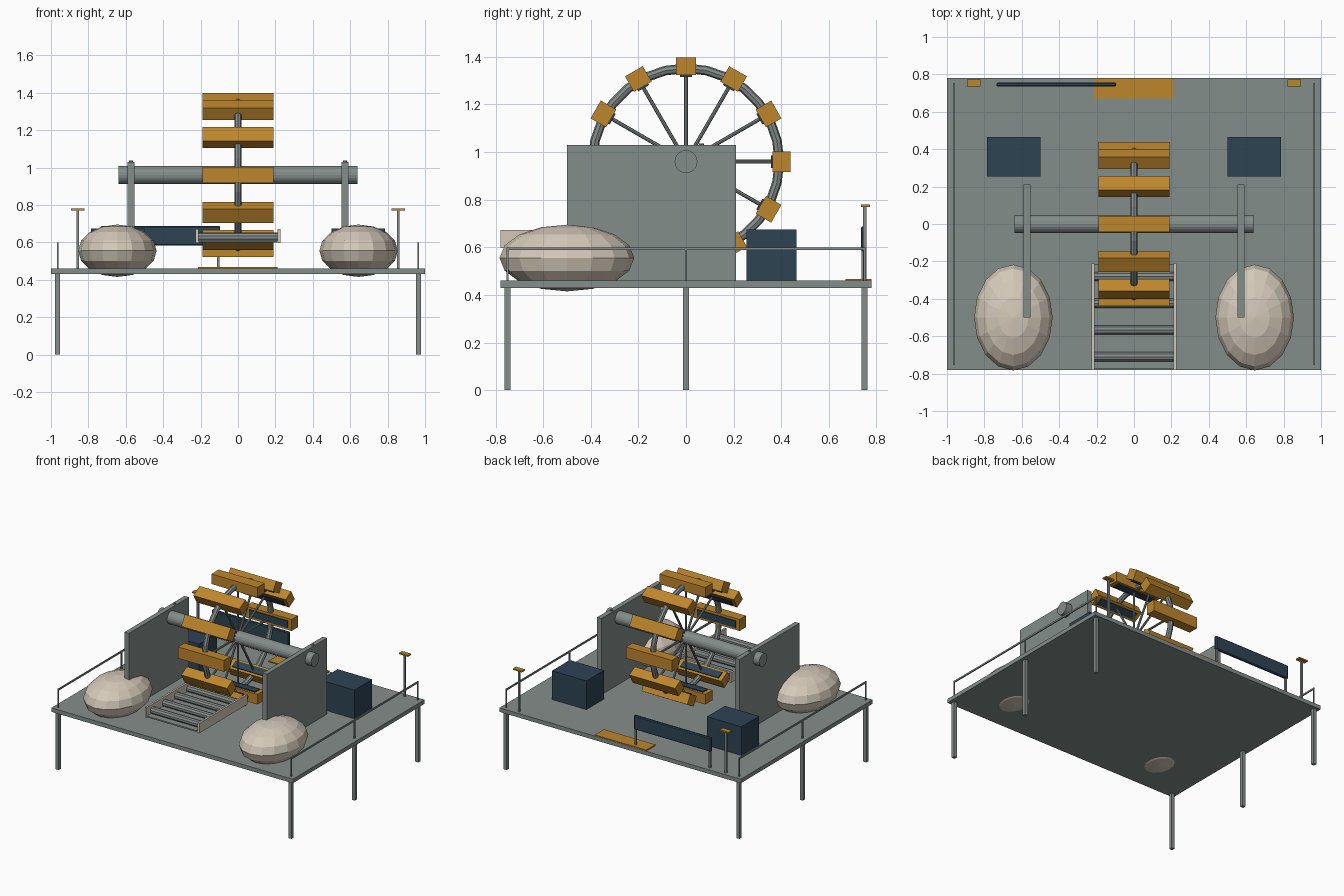
import bpy, math
from mathutils import Matrix, Vector

if "Cube" in bpy.data.objects:
    bpy.data.objects.remove(bpy.data.objects["Cube"])


def material(name, r, g, b):
    lin = [(c / 255 / 12.92) if c < 10 else ((c / 255 + 0.055) / 1.055) ** 2.4 for c in (r, g, b)]
    m = bpy.data.materials.new(name)
    m.diffuse_color = (*lin, 1)
    m.use_nodes = True
    m.node_tree.nodes["Principled BSDF"].inputs["Base Color"].default_value = m.diffuse_color
    return m


GREY = material("steel grey", 132, 141, 139)
OCHRE = material("ochre", 190, 134, 45)
NAVY = material("dark navy", 46, 67, 84)
STONE = material("pale stone", 212, 201, 185)


def finish(name, mat):
    o = bpy.context.object
    o.name = name
    o.data.materials.append(mat)
    return o


def box(name, mat, x0, x1, y0, y1, z0, z1):
    bpy.ops.mesh.primitive_cube_add(size=1)
    o = finish(name, mat)
    o.data.transform(Matrix.Translation(((x0 + x1) / 2, (y0 + y1) / 2, (z0 + z1) / 2))
                     @ Matrix.Diagonal((x1 - x0, y1 - y0, z1 - z0, 1)))
    return o


def post(name, mat, x, y, z0, z1, w):
    return box(name, mat, x - w / 2, x + w / 2, y - w / 2, y + w / 2, z0, z1)


def rod(name, mat, a, b, r, sides):
    a, b = Vector(a), Vector(b)
    bpy.ops.mesh.primitive_cylinder_add(vertices=sides, radius=r, depth=(b - a).length)
    o = finish(name, mat)
    o.data.transform(Matrix.Translation((a + b) / 2)
                     @ (b - a).to_track_quat('Z', 'Y').to_matrix().to_4x4())
    return o


# Deck on six legs
box("deck", GREY, -1, 1, -0.78, 0.78, 0.43, 0.46)
for s in (-1, 1):
    for y in (-0.75, 0, 0.75):
        post("deck_leg", GREY, s * 0.965, y, 0, 0.44, 0.025)
        post("railing_post", GREY, s * 0.965, y, 0.45, 0.6, 0.008)
    box("railing_bar", GREY, s * 0.965 - 0.004, s * 0.965 + 0.004, -0.754, 0.754, 0.588, 0.6)

    # Side wall carrying the axle, with a small cap on its top edge
    box("side_wall", GREY, s * 0.572 - 0.018, s * 0.572 + 0.018, -0.5, 0.21, 0.455, 1.03)
    rod("wall_cap", GREY, (s * 0.572, 0.065, 1.02), (s * 0.572, 0.065, 1.037), 0.01, 8)

    # Boulder sunk into the deck
    bpy.ops.mesh.primitive_uv_sphere_add(segments=16, ring_count=8, radius=1)
    o = finish("boulder", STONE)
    o.data.transform(Matrix.Translation((s * 0.645, -0.5, 0.555))
                     @ Matrix.Diagonal((0.21, 0.283, 0.14, 1)))

    # Crate and lamp post at the back
    box("crate", NAVY, s * 0.6425 - 0.1425, s * 0.6425 + 0.1425, 0.255, 0.465, 0.455, 0.675)
    post("lamp_pole", GREY, s * 0.857, 0.75, 0.455, 0.772, 0.014)
    box("lamp_cap", OCHRE, s * 0.857 - 0.037, s * 0.857 + 0.037, 0.735, 0.772, 0.77, 0.78)

# Wheel: axle, rim, spokes and buckets
HUB = Vector((0, 0, 0.96))
rod("axle", GREY, (-0.64, 0, 0.96), (0.64, 0, 0.96), 0.048, 20)
bpy.ops.mesh.primitive_torus_add(major_radius=0.392, minor_radius=0.02,
                                 major_segments=28, minor_segments=8)
rim = finish("wheel_rim", GREY)
rim.data.transform(Matrix.Translation(HUB) @ Matrix.Rotation(math.pi / 2, 4, 'Y'))
for i in range(12):
    turn = Matrix.Translation(HUB) @ Matrix.Rotation(i * math.pi / 6, 4, 'X')
    spoke = rod("spoke", GREY, (0, 0, 0.03), (0, 0, 0.39), 0.008, 8)
    bucket = box("bucket", OCHRE, -0.19, 0.19, -0.043, 0.043, 0.363, 0.438)
    mouth = box("bucket_mouth", NAVY, -0.16, 0.16, -0.026, 0.026, 0.356, 0.365)
    for o in (spoke, bucket, mouth):
        o.data.transform(turn)

# Raised trough with round slats in front of the wheel
box("trough_floor", GREY, -0.215, 0.215, -0.775, -0.215, 0.598, 0.608)
for s in (-1, 1):
    box("trough_side", STONE, s * 0.219 - 0.007, s * 0.219 + 0.007, -0.78, -0.21, 0.597, 0.672)
for i in range(4):
    y = -0.71 + i * 0.143
    rod("trough_slat", GREY, (-0.213, y, 0.627), (0.213, y, 0.627), 0.026, 10)

# Sign board on two posts
board = box("sign_board", NAVY, -0.735, -0.095, 0.734, 0.756, 0.582, 0.688)
bevel = board.modifiers.new("soft_edges", 'BEVEL')
bevel.width = 0.006
for x in (-0.72, -0.105):
    post("sign_post", GREY, x, 0.745, 0.455, 0.6, 0.014)

# Door mat at the back edge
box("mat", OCHRE, -0.215, 0.212, 0.67, 0.778, 0.455, 0.468)
